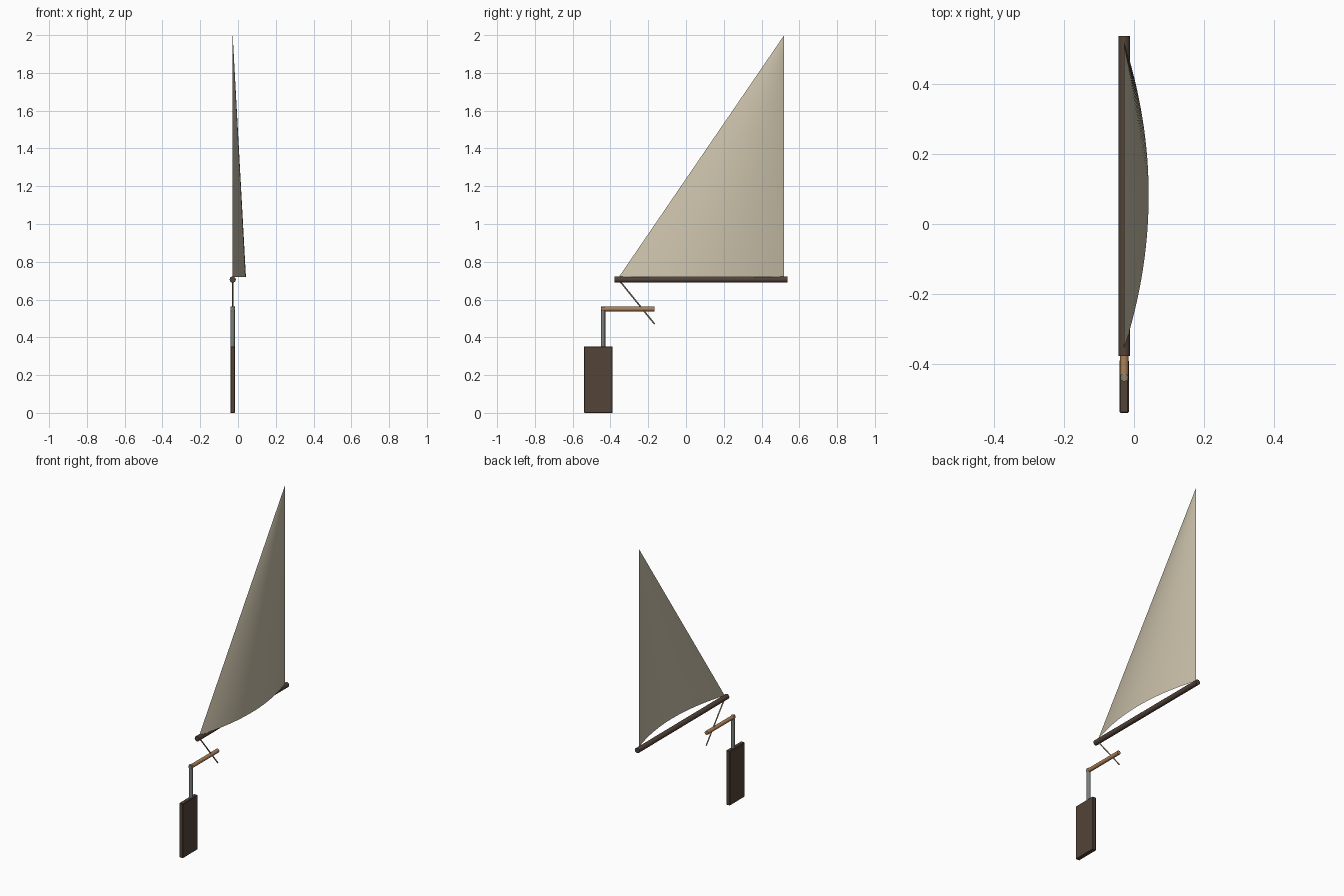
import bpy, math
from mathutils import Vector

if "Cube" in bpy.data.objects:
    bpy.data.objects.remove(bpy.data.objects["Cube"])

X = -0.028  # centre plane of the spars


def material(name, rgb):
    m = bpy.data.materials.new(name)
    m.diffuse_color = (*rgb, 1)
    m.use_nodes = True
    m.node_tree.nodes["Principled BSDF"].inputs["Base Color"].default_value = m.diffuse_color
    return m


dark_wood = material("dark wood", (0.085, 0.056, 0.040))
light_wood = material("light wood", (0.42, 0.22, 0.095))
metal = material("grey metal", (0.19, 0.21, 0.20))
canvas = material("sail canvas", (0.58, 0.52, 0.39))
rope = material("rope", (0.42, 0.36, 0.27))


def rod(name, a, b, radius, mat, sides=12):
    """Straight round bar between two (y, z) points on the centre plane."""
    a, b = Vector((X, *a)), Vector((X, *b))
    d = b - a
    bpy.ops.mesh.primitive_cylinder_add(vertices=sides, radius=radius,
                                        depth=d.length, location=(a + b) / 2)
    ob = bpy.context.object
    ob.name = name
    ob.rotation_euler = d.to_track_quat('Z', 'Y').to_euler()
    ob.data.materials.append(mat)
    bpy.ops.object.shade_smooth_by_angle(angle=math.radians(40))
    return ob


# Boom, tiller, rudder post and sheet line
rod("boom", (-0.378, 0.706), (0.538, 0.706), 0.0165, dark_wood)
rod("tiller", (-0.449, 0.55), (-0.168, 0.55), 0.0125, light_wood)
rod("rudder_post", (-0.439, 0.34), (-0.439, 0.562), 0.0115, metal)
rod("sheet_line", (-0.36, 0.71), (-0.166, 0.47), 0.004, rope, 8)

# Rudder blade
bpy.ops.mesh.primitive_cube_add(size=1, location=(X, -0.464, 0.176))
blade = bpy.context.object
blade.name = "rudder_blade"
blade.scale = (0.026, 0.152, 0.352)
bpy.ops.object.transform_apply(location=False, rotation=False, scale=True)
blade.data.materials.append(dark_wood)
bevel = blade.modifiers.new("soft edges", 'BEVEL')
bevel.width = 0.003
bevel.segments = 1

# Sail: straight lines run from the head down to a bowed foot
head = Vector((X, 0.52, 2.0))
cols, rows = 24, 12
verts, faces = [head], []
for r in range(1, rows + 1):
    for c in range(cols + 1):
        u = c / cols
        foot = Vector((X + 0.07 * 4 * u * (1 - u), -0.355 + 0.875 * u, 0.72))
        verts.append(head.lerp(foot, r / rows))
for c in range(cols):
    faces.append((0, 1 + c, 2 + c))
    for r in range(rows - 1):
        i = 1 + r * (cols + 1) + c
        j = i + cols + 1
        faces.append((i, j, j + 1, i + 1))
mesh = bpy.data.meshes.new("sail")
mesh.from_pydata(verts, [], faces)
mesh.materials.append(canvas)
mesh.shade_smooth()
sail = bpy.data.objects.new("sail", mesh)
bpy.context.collection.objects.link(sail)
